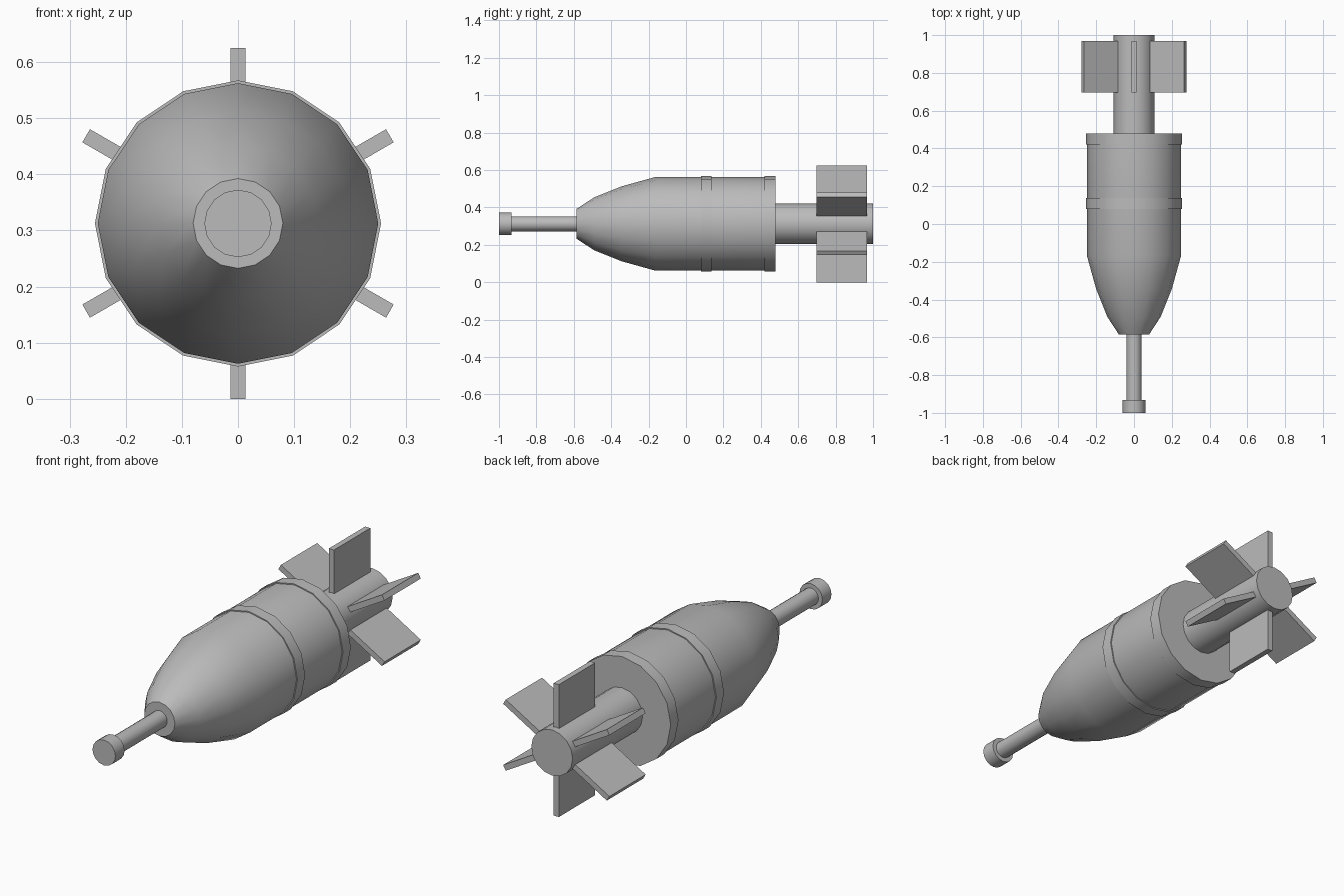
import bpy
import math
from mathutils import Matrix

cube = bpy.data.objects.get("Cube")
if cube:
    bpy.data.objects.remove(cube, do_unlink=True)

AXIS_Z = 0.3125
SIDES = 16

metal = bpy.data.materials.new("grey metal")
metal.use_nodes = True
GREY = (0.5, 0.5, 0.5, 1)
metal.diffuse_color = GREY
metal.node_tree.nodes["Principled BSDF"].inputs["Base Color"].default_value = GREY


def add_object(name, verts, faces):
    mesh = bpy.data.meshes.new(name)
    mesh.from_pydata(verts, [], faces)
    mesh.materials.append(metal)
    obj = bpy.data.objects.new(name, mesh)
    bpy.context.collection.objects.link(obj)
    return obj


def lathe(name, profile):
    """Capped solid turned about the long axis from (y, radius) pairs."""
    verts, faces = [], []
    for y, r in profile:
        for i in range(SIDES):
            a = math.tau * i / SIDES
            verts.append((r * math.cos(a), y, AXIS_Z + r * math.sin(a)))
    for k in range(len(profile) - 1):
        for i in range(SIDES):
            j = (i + 1) % SIDES
            a, b = k * SIDES, (k + 1) * SIDES
            faces.append((a + i, b + i, b + j, a + j))
    faces.append(tuple(range(SIDES)))
    faces.append(tuple(reversed(range(len(verts) - SIDES, len(verts)))))
    obj = add_object(name, verts, faces)
    bpy.ops.object.select_all(action="DESELECT")
    bpy.context.view_layer.objects.active = obj
    obj.select_set(True)
    bpy.ops.object.shade_smooth_by_angle(angle=math.radians(35))
    return obj


# Body with tapered nose
lathe("body", [(-0.585, 0.08), (-0.49, 0.142), (-0.345, 0.2),
               (-0.165, 0.25), (0.475, 0.25)])

# Raised bands around the body
lathe("middle_band", [(0.08, 0.255), (0.137, 0.255)])
lathe("rear_band", [(0.42, 0.255), (0.478, 0.255)])

# Nose probe
lathe("probe_rod", [(-0.94, 0.04), (-0.57, 0.04)])
lathe("probe_head", [(-1.0, 0.06), (-0.932, 0.06)])

# Tail tube
lathe("tail_tube", [(0.46, 0.108), (1.0, 0.108)])

# Six radial tail fins
HALF = 0.0135
for n in range(6):
    turn = Matrix.Rotation(math.radians(60 * n), 4, "Y")
    place = Matrix.Translation((0, 0, AXIS_Z)) @ turn
    corners = [(x, y, z) for x in (-HALF, HALF)
               for y in (0.697, 0.968) for z in (0.09, 0.3125)]
    faces = [(0, 1, 3, 2), (4, 6, 7, 5), (0, 4, 5, 1),
             (2, 3, 7, 6), (0, 2, 6, 4), (1, 5, 7, 3)]
    fin = add_object(f"tail_fin_{n + 1}", corners, faces)
    fin.data.transform(place)
